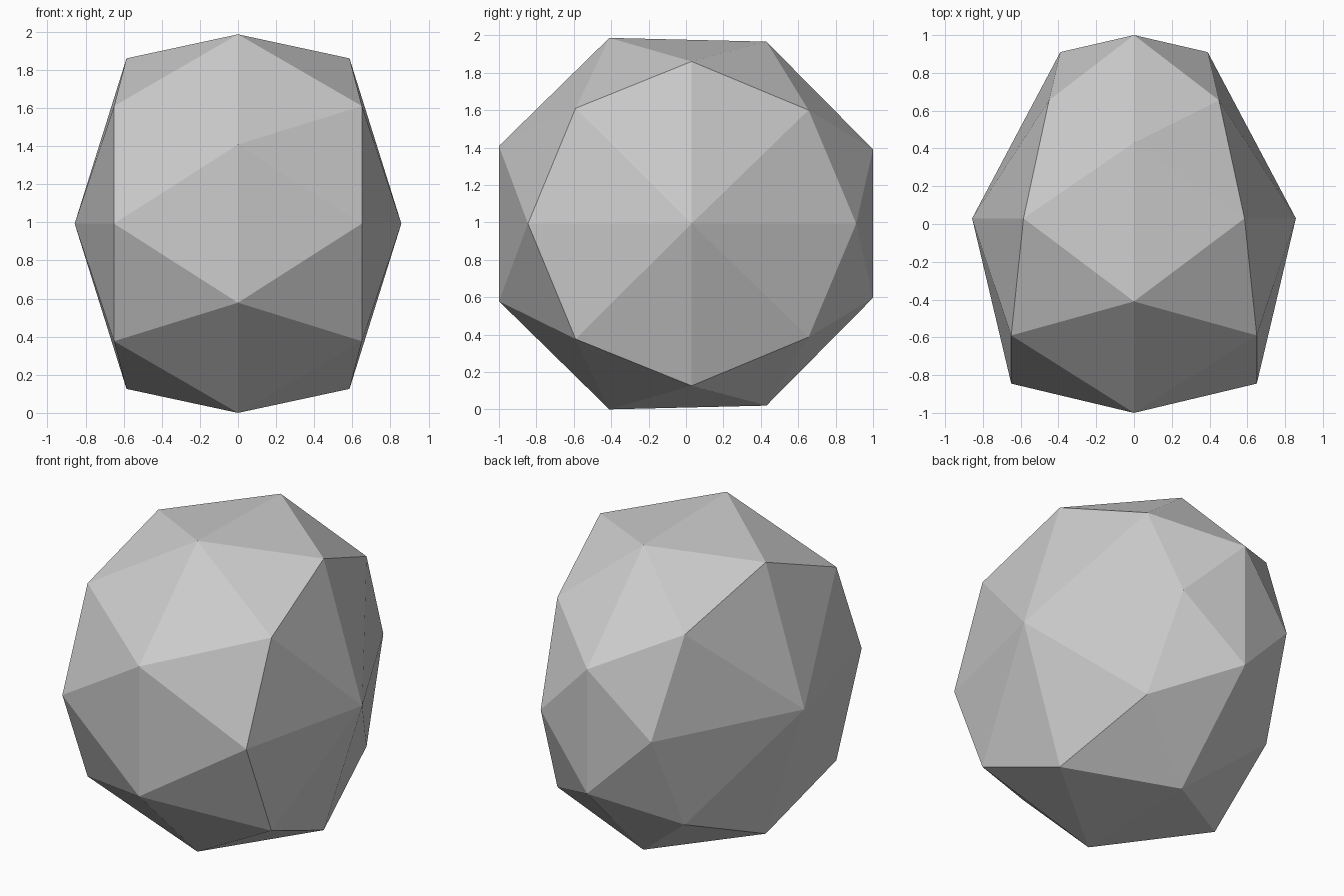
import bpy
import bmesh

cube = bpy.data.objects.get("Cube")
if cube:
    bpy.data.objects.remove(cube, do_unlink=True)

MID = 0.993  # height of the horizontal symmetry plane

# Plain grey stone
grey = bpy.data.materials.new("stone grey")
grey.use_nodes = True
grey.diffuse_color = (0.6, 0.6, 0.6, 1)
grey.node_tree.nodes["Principled BSDF"].inputs["Base Color"].default_value = (0.6, 0.6, 0.6, 1)

# Upper halves of the rings, front to back; z is measured from MID
rim_half = [(0, -1, 0.415), (0, -0.41, 0.993), (0, 0.43, 0.973), (0, 1, 0.397)]
side_half = [(0.65, -0.845, 0), (0.65, -0.59, 0.617), (0.585, 0.03, 0.867),
             (0.45, 0.655, 0.607), (0.39, 0.91, 0)]


def mirrored(half):
    """Close a ring by reflecting its upper half downwards."""
    lower = [(x, y, -z) for x, y, z in reversed(half) if z > 0]
    return half + lower


bm = bmesh.new()


def add(point, side=1):
    x, y, z = point
    return bm.verts.new((x * side, y, z + MID))


# Central rim, shared by both halves
rim = [add(p) for p in mirrored(rim_half)]
count = len(rim)

# Each half: a zigzag band from the rim to a side ring, then a fan to the tip
for side in (1, -1):
    ring = [add(p, side) for p in mirrored(side_half)]
    tip = add((0.857, 0.03, 0), side)
    for i in range(count):
        j = (i + 1) % count
        bm.faces.new((ring[i], ring[j], rim[i]))
        bm.faces.new((rim[i], ring[j], rim[j]))
        bm.faces.new((tip, ring[j], ring[i]))

bmesh.ops.recalc_face_normals(bm, faces=bm.faces[:])
mesh = bpy.data.meshes.new("faceted_stone")
bm.to_mesh(mesh)
bm.free()
mesh.materials.append(grey)
stone = bpy.data.objects.new("faceted_stone", mesh)
bpy.context.collection.objects.link(stone)
